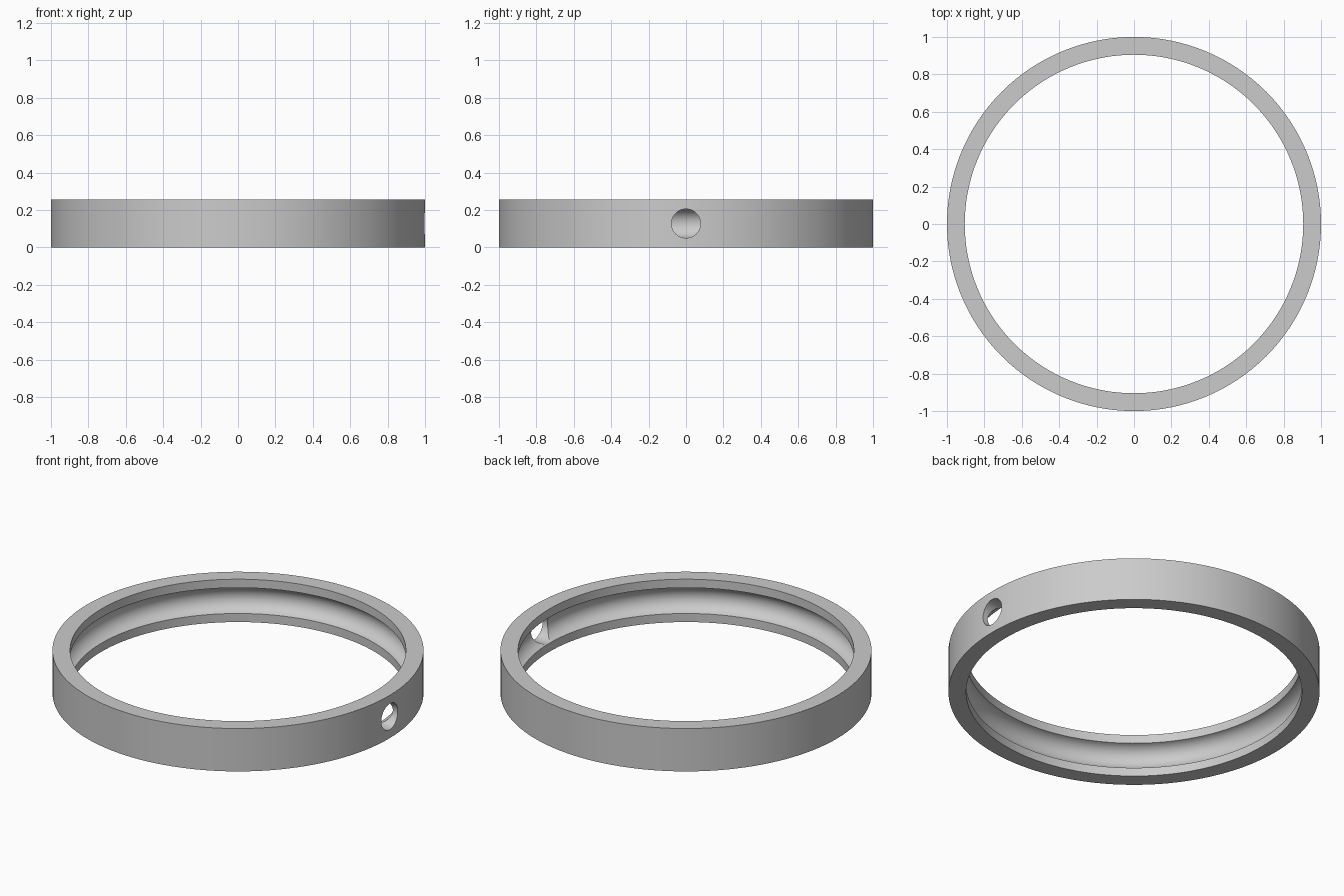
import bpy, bmesh, math
from mathutils import Vector, Matrix

cube = bpy.data.objects.get("Cube")
if cube:
    bpy.data.objects.remove(cube, do_unlink=True)

OUTER, INNER, HEIGHT = 1.0, 0.905, 0.255
GROOVE_CENTRE, GROOVE_RADIUS, HOLE_RADIUS = 0.89, 0.078, 0.0775
SEGMENTS, ARC_STEPS = 128, 20
MID = HEIGHT / 2


def make_material(name, colour):
    mat = bpy.data.materials.new(name)
    mat.use_nodes = True
    mat.diffuse_color = colour
    mat.node_tree.nodes["Principled BSDF"].inputs["Base Color"].default_value = colour
    return mat


def make_object(name, bm):
    bmesh.ops.recalc_face_normals(bm, faces=bm.faces)
    mesh = bpy.data.meshes.new(name)
    bm.to_mesh(mesh)
    bm.free()
    obj = bpy.data.objects.new(name, mesh)
    bpy.context.collection.objects.link(obj)
    return obj


# Cross-section: rectangular band with a round groove in its inner wall
edge_angle = math.acos((INNER - GROOVE_CENTRE) / GROOVE_RADIUS)
profile = [(INNER, 0), (OUTER, 0), (OUTER, HEIGHT), (INNER, HEIGHT)]
for i in range(ARC_STEPS + 1):
    a = edge_angle * (1 - 2 * i / ARC_STEPS)
    profile.append((GROOVE_CENTRE + GROOVE_RADIUS * math.cos(a),
                    MID + GROOVE_RADIUS * math.sin(a)))

# Grooved ring: the cross-section spun around the z axis
bm = bmesh.new()
verts = [bm.verts.new((r, 0, z)) for r, z in profile]
edges = [bm.edges.new((v, verts[(i + 1) % len(verts)])) for i, v in enumerate(verts)]
bmesh.ops.spin(bm, geom=verts + edges, cent=(0, 0, 0), axis=(0, 0, 1),
               angle=math.tau, steps=SEGMENTS, use_merge=True)
bmesh.ops.remove_doubles(bm, verts=bm.verts, dist=1e-5)
ring = make_object("grooved_ring", bm)
ring.data.materials.append(make_material("plain grey", (0.6, 0.6, 0.6, 1)))

# Round side hole, drilled outward from the groove
bm = bmesh.new()
start, end = 0.85, 1.1
bmesh.ops.create_cone(bm, cap_ends=True, segments=48, radius1=HOLE_RADIUS,
                      radius2=HOLE_RADIUS, depth=end - start,
                      matrix=Matrix.Translation(Vector(((start + end) / 2, 0, MID)))
                      @ Matrix.Rotation(math.pi / 2, 4, "Y"))
cutter = make_object("hole_cutter", bm)
cutter.hide_render = True

drill = ring.modifiers.new("side_hole", "BOOLEAN")
drill.operation = "DIFFERENCE"
drill.solver = "EXACT"
drill.object = cutter

bpy.ops.object.select_all(action="DESELECT")
ring.select_set(True)
bpy.context.view_layer.objects.active = ring
bpy.ops.object.modifier_apply(modifier=drill.name)
bpy.data.objects.remove(cutter, do_unlink=True)

# Smooth walls with crisp rims
bpy.ops.object.shade_smooth_by_angle(angle=math.radians(30))
